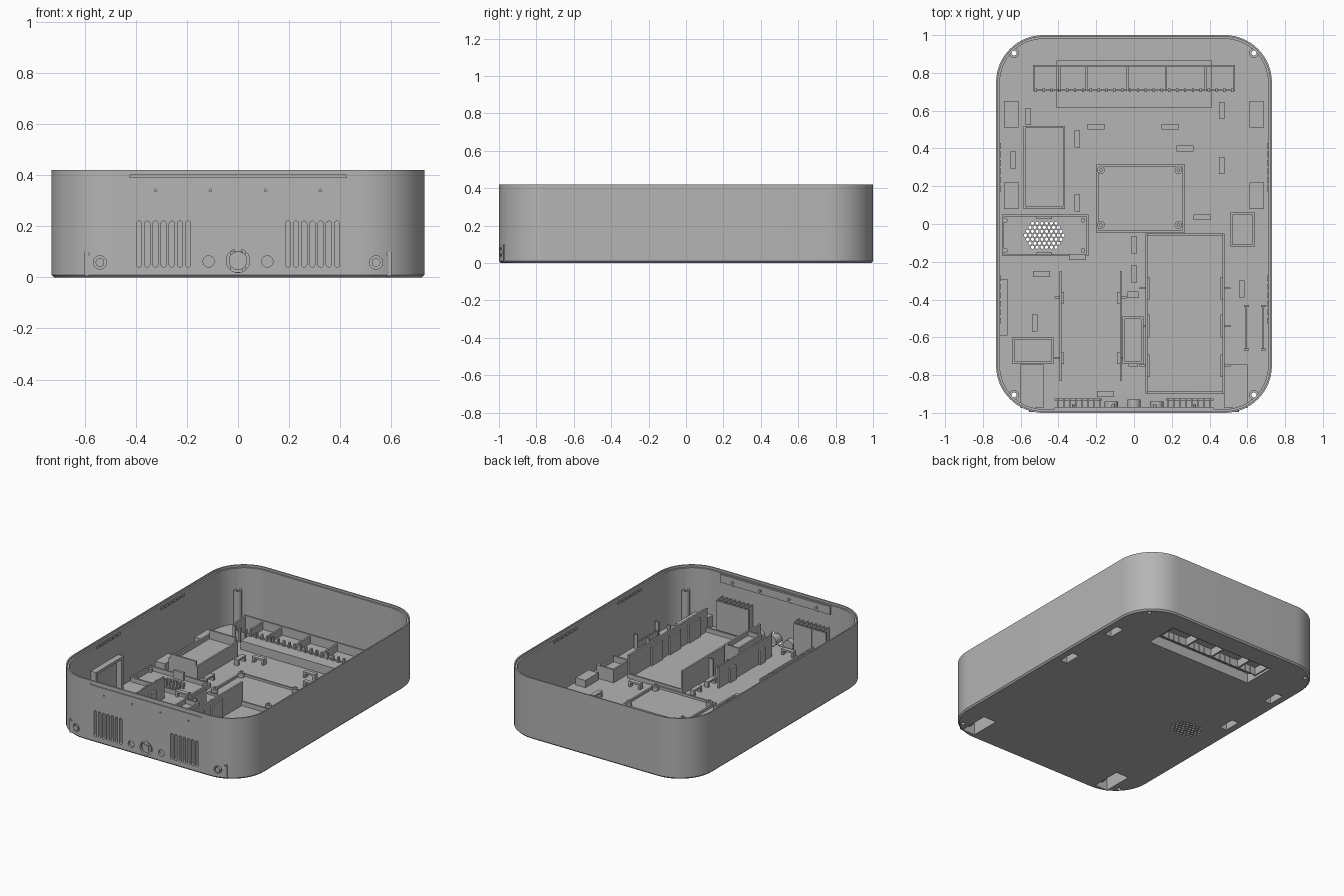
import bpy, bmesh, math
from mathutils import Vector

default_cube = bpy.data.objects.get("Cube")
if default_cube:
    bpy.data.objects.remove(default_cube)

grey = bpy.data.materials.new("plain grey")
grey.use_nodes = True
grey.diffuse_color = (.46, .46, .46, 1)
grey.node_tree.nodes["Principled BSDF"].inputs["Base Color"].default_value = grey.diffuse_color

HALF_X, HALF_Y, HEIGHT, FLOOR, WALL = .73, 1, .42, .02, .02
parts = []


class Part:
    """Collects solids in one mesh object."""

    def __init__(self, name):
        self.name, self.bm = name, bmesh.new()

    def prism(self, points, axis, low, high):
        def place(u, v, w):
            return Vector((u, w, v)) if axis == "y" else Vector((u, v, w))
        rings = [[self.bm.verts.new(place(u, v, w)) for u, v in points] for w in (low, high)]
        self.loft(rings)
        return self

    def loft(self, rings):
        for lower, upper in zip(rings, rings[1:]):
            for i in range(len(lower)):
                self.bm.faces.new((lower[i - 1], lower[i], upper[i], upper[i - 1]))
        self.bm.faces.new(rings[0])
        self.bm.faces.new(rings[-1])

    def box(self, x, y, w, d, top, bottom=FLOOR - .004):
        corners = [(x - w/2, y - d/2), (x + w/2, y - d/2), (x + w/2, y + d/2), (x - w/2, y + d/2)]
        return self.prism(corners, "z", bottom, top)

    def disc(self, u, v, radius, axis, low, high, sides=24, stretch=0):
        # A positive stretch makes a slot with round ends
        points = []
        for i in range(sides):
            angle = math.tau * (i + .5) / sides
            shift = math.copysign(stretch, math.sin(angle))
            points.append((u + radius*math.cos(angle), v + shift + radius*math.sin(angle)))
        return self.prism(points, axis, low, high)

    def frame(self, x, y, w, d, top, end_top=None, t=.012):
        for side in (-1, 1):
            self.box(x + side*(w - t)/2, y, t, d, top)
            self.box(x, y + side*(d - t)/2, w - 2*t, t, end_top or top)
        return self

    def done(self, cutter=None):
        bmesh.ops.recalc_face_normals(self.bm, faces=self.bm.faces)
        mesh = bpy.data.meshes.new(self.name)
        self.bm.to_mesh(mesh)
        self.bm.free()
        obj = bpy.data.objects.new(self.name, mesh)
        bpy.context.collection.objects.link(obj)
        if cutter:
            cut = obj.modifiers.new("cut", "BOOLEAN")
            cut.operation, cut.solver, cut.object = "DIFFERENCE", "EXACT", cutter
            graph = bpy.context.evaluated_depsgraph_get()
            obj.data = bpy.data.meshes.new_from_object(obj.evaluated_get(graph))
            obj.modifiers.clear()
        obj.data.materials.clear()
        obj.data.materials.append(grey)
        parts.append(obj)
        return obj


def outline(inset, radius=.25, steps=16):
    points = []
    for quarter, (sx, sy) in enumerate(((1, 1), (-1, 1), (-1, -1), (1, -1))):
        for i in range(steps + 1):
            angle = math.pi/2 * (quarter + i/steps)
            points.append((sx*(HALF_X - radius) + (radius - inset)*math.cos(angle),
                           sy*(HALF_Y - radius) + (radius - inset)*math.sin(angle)))
    return points


# Cutter: floor pockets, grille, screw holes and front openings
pockets = [(side*.65, y, .075, .14, .07) for side in (-1, 1) for y in (.15, .58)]
pockets += [(side*.54, -.86, .12, .23, .1) for side in (-1, 1)]
pockets += [(0, .74, .82, .25, .08)]
cuts = Part("cutter")
for x, y, w, d, top in pockets:
    cuts.box(x, y, w - .024, d - .024, top - .012, bottom=-.1)
for row in range(-3, 4):
    count = 9 - abs(row)
    for i in range(count):
        cuts.disc(-.475 + (i - (count - 1)/2)*.025, -.06 + row*.021, .0095, "z", -.1, .1, sides=6)
for side in (-1, 1):
    for end in (-1, 1):
        cuts.disc(side*.635, end*.905, .013, "z", -.1, HEIGHT, sides=16)
    for i in range(7):
        cuts.disc(side*(.195 + i*.032), .13, .01, "y", -1.1, -.97, stretch=.08)
    cuts.disc(side*.115, .062, .022, "y", -1.1, -.97)
    cuts.disc(side*.54, .058, .026, "y", -1.1, -.97)
    cuts.disc(side*.588, .092, .006, "y", -1.1, -.97, sides=12)
    for x in (.108, .322):
        cuts.disc(side*x, .34, .005, "y", -1.1, -.97, sides=12)
cuts.disc(0, .065, .046, "y", -1.1, -.97, sides=32)
cuts.box(0, -1, .85, .012, .4, bottom=.39)
cutter = cuts.done()
parts.remove(cutter)
cutter.hide_render = True

# Rounded open tub with a stepped rim
shell = Part("shell")
profile = [(.01, 0), (0, .01), (0, HEIGHT), (.009, HEIGHT), (.009, HEIGHT - .015),
           (WALL, HEIGHT - .015), (WALL, FLOOR)]
shell.loft([[shell.bm.verts.new((x, y, z)) for x, y in outline(inset)] for inset, z in profile])
shell.done(cutter)

housings = Part("pocket_housings")
for pocket in pockets:
    housings.box(*pocket, bottom=.005)
housings.done(cutter)

posts = Part("corner_posts")
for sx in (-1, 1):
    for sy in (-1, 1):
        posts.disc(sx*.635, sy*.905, .026, "z", .005, .26)
posts.done(cutter)
bpy.data.objects.remove(cutter)

# Front buttons, jacks and barrels
button = Part("front_button")
button.disc(0, .065, .036, "y", -.995, -.93)
button.box(0, -.99, .035, .018, .085, bottom=.045)
button.prism([(-.02, .1), (.02, .1), (0, .122)], "y", -1.001, -.98)
button.done()
for side, label in ((-1, "right"), (1, "left")):
    Part(label + "_barrel").disc(side*.12, .062, .036, "y", -.985, -.94).done()
    Part(label + "_jack").disc(side*.54, .058, .017, "y", -.995, -.93).done()

# Combed hoods behind the front vents
for side, label in ((-1, "right"), (1, "left")):
    hood = Part(label + "_vent_hood")
    hood.box(side*.295, -.93, .25, .01, .235)
    for i in range(8):
        hood.box(side*(.179 + i*.032), -.952, .008, .055, .25)
    hood.done()

# Plate and pins inside the front wall
plate = Part("front_plate").box(0, -.975, .84, .014, .4, bottom=.345)
for x in (-.32, -.11, .11, .32):
    plate.disc(x, .37, .009, "y", -.97, -.955, sides=12)
plate.done()

# Long rear comb tray
comb = Part("rear_comb").box(0, .836, 1.07, .012, .14)
for x in (-.53, -.395, -.25, -.035, .17, .38, .53):
    comb.box(x, .77, .012, .13, .13)
comb.box(0, .71, 1.07, .008, .09)
for i in range(26):
    comb.box(-.52 + i*.0416, .708, .012, .018, .115)
comb.done()

# Battery bay with side clips and an open lane beside it
bay = Part("battery_bay").frame(.27, -.475, .42, .85, .18, end_top=.05)
for y in (-.75, -.54, -.34):
    for x, side in ((.06, 1), (.48, -1)):
        bay.box(x + side*.015, y, .016, .12, .15)
        bay.box(x - side*.015, y, .03, .01, .16)
bay.done()
lane = Part("lane_walls")
for x, side in ((-.39, -1), (-.07, 1)):
    lane.box(x, -.54, .01, .58, .17)
    for y in (-.71, -.39):
        lane.box(x - side*.012, y, .014, .06, .12)
        lane.box(x + side*.015, y, .03, .01, .16)
lane.done()

# Slim holder between bay and lane
holder = Part("centre_holder").frame(-.005, -.615, .11, .25, .2)
holder.box(-.005, -.615, .09, .23, .17)
holder.box(-.005, -.375, .06, .035, .1)
holder.box(-.005, -.745, .05, .02, .1)
holder.done()

# Module housings
module = Part("module_housing").frame(-.475, .3, .22, .44, .12, end_top=.15)
module.box(-.475, .3, .2, .42, .09).done()
Part("side_socket").frame(.575, -.03, .13, .18, .11).box(.575, -.03, .11, .16, .07).done()
Part("corner_socket").frame(-.535, -.67, .22, .14, .1).box(-.535, -.67, .2, .12, .06).done()

# Speaker seat around the grille
seat = Part("speaker_seat").frame(-.47, -.06, .46, .22, .05)
for y in (-.155, .035):
    seat.box(-.475, y, .08, .016, .075)
for x in (-.68, -.27):
    for y in (-.14, .02):
        seat.disc(x, y, .012, "z", .01, .045, sides=12)
seat.done()

# Circuit board seat with standoffs
board = Part("board_seat").frame(.035, .135, .47, .36, .035)
for x in (-.175, .235):
    for y in (-.005, .285):
        board.disc(x, y, .02, "z", .01, .05)
        board.disc(x, y, .009, "z", .01, .06, sides=12)
board.done()

# Little cable bridges
bridges = Part("cable_bridges")
across = [(-.2, .515), (.19, .515), (.27, .4), (.36, .035), (-.49, -.265), (-.3, -.175), (-.15, -.9)]
along = [(-.3, .45), (-.3, .11), (-.56, .57), (-.64, .34), (.465, .6), (.465, .31),
         (0, -.11), (0, -.265), (-.525, -.525), (.57, -.345)]
for spots, dx, dy in ((across, 1, 0), (along, 0, 1)):
    for x, y in spots:
        bridges.box(x, y, .03 + dx*.06, .03 + dy*.06, .06, bottom=.048)
        for end in (-.037, .037):
            bridges.box(x + dx*end, y + dy*end, .03 - dx*.014, .03 - dy*.014, .05)
bridges.done()

# Wall bracket, side clip posts and rim catches
bracket = Part("wall_bracket").box(-.69, -.44, .04, .3, .25, bottom=.232)
for y in (-.58, -.3):
    bracket.box(-.69, y, .04, .018, .24)
bracket.done()
clips = Part("side_clips")
for x in (.595, .685):
    clips.box(x, -.55, .008, .24, .06)
    for y in (-.665, -.435):
        clips.box(x, y, .025, .01, .12)
clips.done()
catches = Part("rim_catches")
for side in (-1, 1):
    for y in (-.4, .3):
        for i in range(6):
            catches.box(side*.708, y + (i - 2.5)*.045, .008, .03, .395, bottom=.38)
catches.done()

# Smooth curves, keep edges sharp
bpy.ops.object.select_all(action="DESELECT")
for obj in parts:
    obj.select_set(True)
bpy.context.view_layer.objects.active = parts[0]
bpy.ops.object.shade_smooth_by_angle(angle=math.radians(30))
